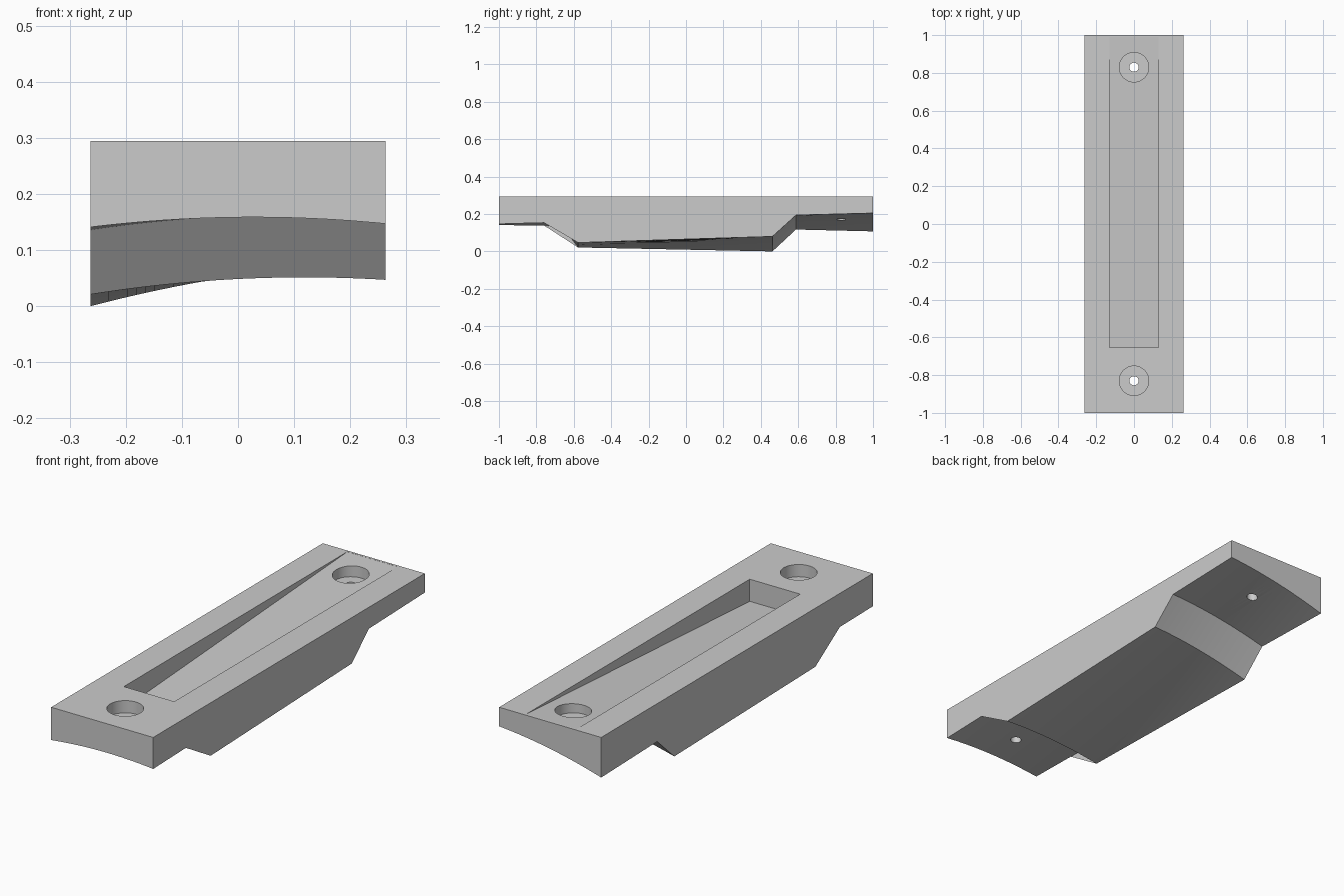
import bpy, bmesh

if "Cube" in bpy.data.objects:
    bpy.data.objects.remove(bpy.data.objects["Cube"])

TOP, HALF_W, BOW, N = 0.294, 0.263, 0.0145, 32

# Underside stations: y, z on left edge, z on right edge
stations = [(-1.0, 0.141, 0.147), (-0.663, 0.136, 0.156), (-0.577, 0.021, 0.047),
            (0.462, 0.0, 0.08), (0.588, 0.117, 0.194), (1.0, 0.107, 0.205)]


def finish(name, bm):
    bmesh.ops.recalc_face_normals(bm, faces=bm.faces[:])
    mesh = bpy.data.meshes.new(name)
    bm.to_mesh(mesh)
    bm.free()
    obj = bpy.data.objects.new(name, mesh)
    bpy.context.collection.objects.link(obj)
    return obj


def cut(target, cutter):
    mod = target.modifiers.new(cutter.name, 'BOOLEAN')
    mod.operation = 'DIFFERENCE'
    mod.solver = 'EXACT'
    mod.object = cutter
    bpy.context.view_layer.objects.active = target
    bpy.ops.object.modifier_apply(modifier=mod.name)
    bpy.data.objects.remove(cutter, do_unlink=True)


# Body: flat top, bowed and slightly twisted stepped underside
bm = bmesh.new()
rows = []
for y, zl, zr in stations:
    row = []
    for i in range(N + 1):
        t = i / N
        z = zl + (zr - zl) * t + BOW * (1 - (2 * t - 1) ** 2)
        row.append(bm.verts.new((HALF_W * (2 * t - 1), y, z)))
    rows.append(row)
for a, b in zip(rows, rows[1:]):
    for i in range(N):
        bm.faces.new((a[i], a[i + 1], b[i + 1], b[i]))
bl, br, tr, tl = [bm.verts.new((x * HALF_W, y, TOP))
                  for x, y in ((-1, -1), (1, -1), (1, 1), (-1, 1))]
bm.faces.new((bl, br, tr, tl))
bm.faces.new(rows[0] + [br, bl])
bm.faces.new(rows[-1] + [tr, tl])
bm.faces.new([r[0] for r in rows] + [tl, bl])
bm.faces.new([r[-1] for r in rows] + [tr, br])
bmesh.ops.triangulate(bm, faces=bm.faces[:])
body = finish("mounting_block", bm)

# Tapered pocket: deep at the front, running out at the back
bm = bmesh.new()
side = [bm.verts.new((-0.13, y, z)) for y, z in
        ((-0.655, TOP - 0.103), (0.99, TOP - 0.0005), (0.99, TOP + 0.1), (-0.655, TOP + 0.1))]
face = bm.faces.new(side)
ext = bmesh.ops.extrude_face_region(bm, geom=[face])
bmesh.ops.translate(bm, vec=(0.26, 0, 0),
                    verts=[g for g in ext["geom"] if isinstance(g, bmesh.types.BMVert)])
cut(body, finish("pocket_cutter", bm))

# Counterbored screw holes
for y in (-0.83, 0.83):
    for radius, bottom in ((0.078, TOP - 0.057), (0.024, -0.1)):
        bpy.ops.mesh.primitive_cylinder_add(vertices=48, radius=radius, depth=0.5 - bottom,
                                            location=(0, y, (0.5 + bottom) / 2))
        cutter = bpy.context.object
        cutter.name = "hole_cutter"
        cut(body, cutter)

# Smooth curved areas, keep hard edges
bpy.ops.object.select_all(action='DESELECT')
body.select_set(True)
bpy.context.view_layer.objects.active = body
bpy.ops.object.shade_smooth_by_angle(angle=0.4)
